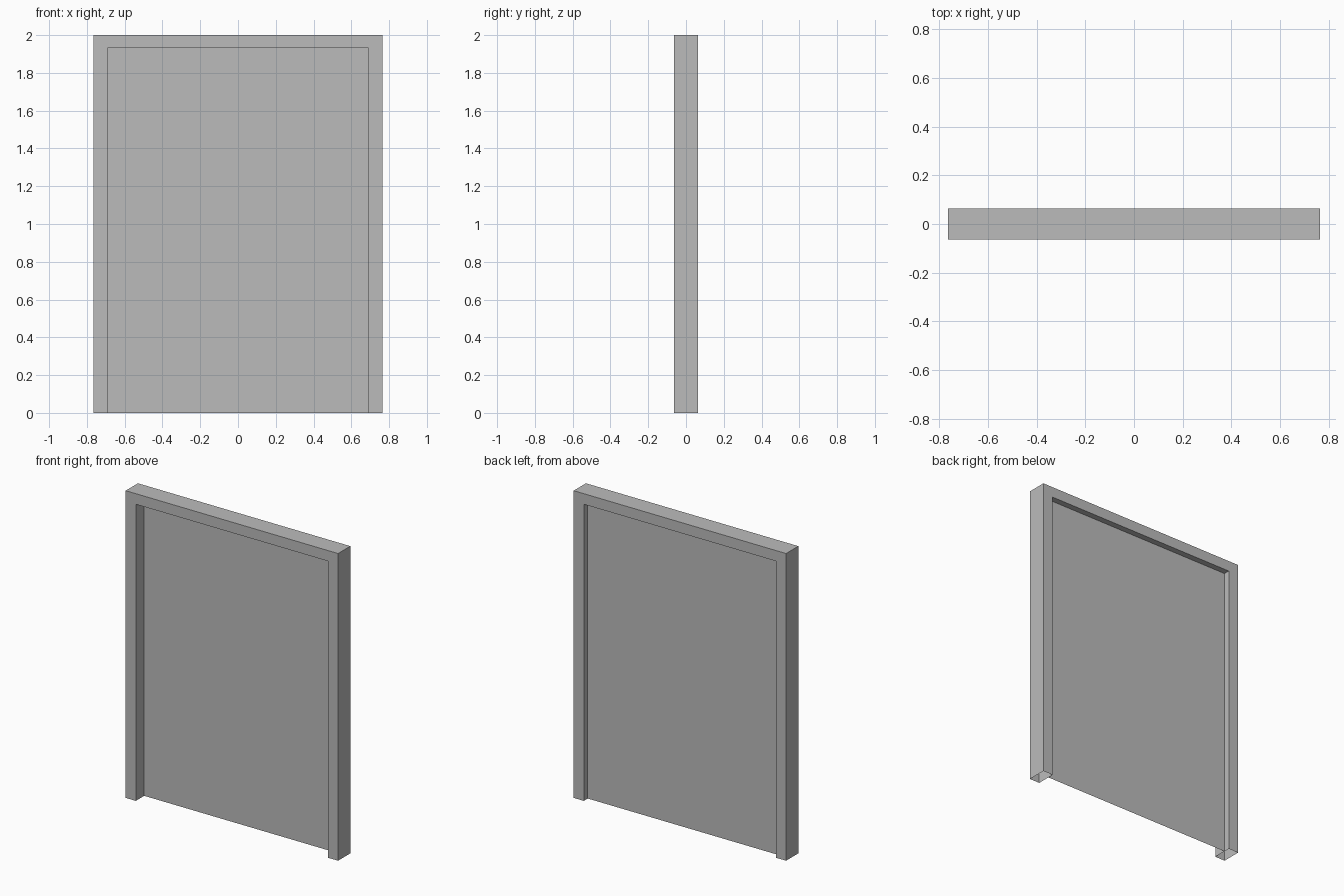
import bpy
import bmesh

cube = bpy.data.objects.get("Cube")
if cube:
    bpy.data.objects.remove(cube, do_unlink=True)

HALF_W, HEIGHT, HALF_D = 0.765, 2.0, 0.063   # outer frame
IN_W, IN_H = 0.692, 1.931                    # opening
PANEL_Y = 0.023                              # panel sits toward the back

grey = bpy.data.materials.new("light grey")
grey.use_nodes = True
colour = (0.5, 0.5, 0.5, 1)
grey.diffuse_color = colour
grey.node_tree.nodes["Principled BSDF"].inputs["Base Color"].default_value = colour


def finish(name, bm):
    mesh = bpy.data.meshes.new(name)
    bm.to_mesh(mesh)
    bm.free()
    mesh.materials.append(grey)
    obj = bpy.data.objects.new(name, mesh)
    bpy.context.collection.objects.link(obj)
    return obj


def arch(w, h):
    """Upside-down U path from the floor up, across and back down."""
    return [(-w, 0), (-w, h), (w, h), (w, 0)]


# Door frame: a hollow casing swept round the arch, open at the feet
bm = bmesh.new()
rings = []
for outer, inner in zip(arch(HALF_W, HEIGHT), arch(IN_W, IN_H)):
    section = [(outer, -HALF_D), (inner, -HALF_D), (inner, HALF_D), (outer, HALF_D)]
    rings.append([bm.verts.new((p[0], y, p[1])) for p, y in section])
for a, b in zip(rings, rings[1:]):
    for i in range(4):
        j = (i + 1) % 4
        bm.faces.new((a[i], a[j], b[j], b[i]))
bmesh.ops.recalc_face_normals(bm, faces=bm.faces)
finish("door_frame", bm)

# Door panel: a thin sheet filling the opening
bm = bmesh.new()
bm.faces.new([bm.verts.new((x, PANEL_Y, z)) for x, z in reversed(arch(IN_W, IN_H))])
finish("door_panel", bm)
